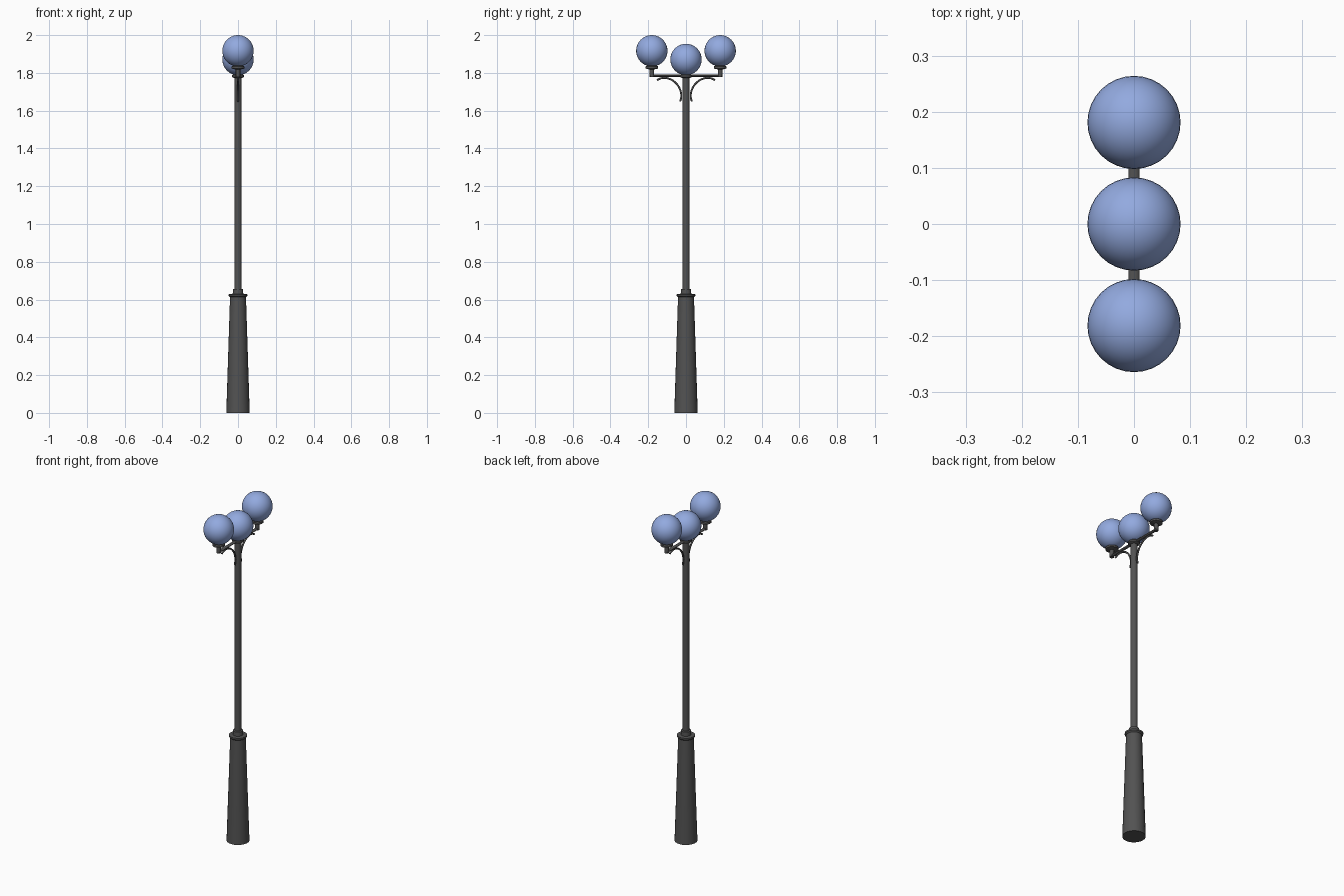
import bpy, math

cube = bpy.data.objects.get("Cube")
if cube:
    bpy.data.objects.remove(cube, do_unlink=True)


def make_material(name, rgb):
    mat = bpy.data.materials.new(name)
    mat.use_nodes = True
    mat.diffuse_color = (*rgb, 1)
    mat.node_tree.nodes["Principled BSDF"].inputs["Base Color"].default_value = (*rgb, 1)
    return mat


iron = make_material("dark iron", (0.085, 0.085, 0.085))
glass = make_material("blue glass", (0.29, 0.40, 0.74))


def finish(obj, name, mat):
    obj.name = name
    obj.data.materials.append(mat)
    return obj


def lathe(name, profile, y=0, sides=24):
    """Closed turned part from (radius, height) points."""
    verts, faces = [], []
    for r, z in profile:
        for i in range(sides):
            a = 2 * math.pi * i / sides
            verts.append((r * math.cos(a), r * math.sin(a), z))
    for k in range(len(profile) - 1):
        for i in range(sides):
            j = (i + 1) % sides
            low, high = k * sides, (k + 1) * sides
            faces.append((low + i, low + j, high + j, high + i))
    faces.append(tuple(reversed(range(sides))))
    faces.append(tuple(range(len(verts) - sides, len(verts))))
    mesh = bpy.data.meshes.new(name)
    mesh.from_pydata(verts, [], faces)
    obj = bpy.data.objects.new(name, mesh)
    bpy.context.collection.objects.link(obj)
    obj.location.y = y
    bpy.ops.object.select_all(action="DESELECT")
    obj.select_set(True)
    bpy.context.view_layer.objects.active = obj
    bpy.ops.object.shade_smooth_by_angle(angle=math.radians(35))
    return finish(obj, name, iron)


def globe(name, y, z):
    bpy.ops.mesh.primitive_uv_sphere_add(segments=32, ring_count=20, radius=0.083, location=(0, y, z))
    bpy.ops.object.shade_smooth()
    finish(bpy.context.object, name, glass)


def scroll(name, points, side):
    """Thin curved bracket in the y-z plane."""
    curve = bpy.data.curves.new(name, "CURVE")
    curve.dimensions = "3D"
    curve.bevel_depth = 0.005
    curve.bevel_resolution = 2
    curve.resolution_u = 6
    curve.use_fill_caps = True
    spline = curve.splines.new("BEZIER")
    spline.bezier_points.add(len(points) - 1)
    for bp, (y, z) in zip(spline.bezier_points, points):
        bp.co = (0, side * y, z)
        bp.handle_left_type = bp.handle_right_type = "AUTO"
    obj = bpy.data.objects.new(name, curve)
    bpy.context.collection.objects.link(obj)
    finish(obj, name, iron)


# Tapered base with its collar, and the pole
lathe("base", [(0.062, 0), (0.042, 0.62)])
lathe("base_collar", [(0.042, 0.612), (0.049, 0.619), (0.049, 0.628), (0.028, 0.63),
                      (0.027, 0.655), (0.02, 0.657)])
lathe("pole", [(0.019, 0.64), (0.019, 1.775)])
lathe("pole_cap", [(0.019, 1.772), (0.032, 1.779), (0.032, 1.788), (0.025, 1.795)])
globe("middle_globe", 0, 1.871)

# Cross arm
bpy.ops.mesh.primitive_cylinder_add(vertices=16, radius=1, depth=0.38, location=(0, 0, 1.785),
                                    rotation=(math.pi / 2, 0, 0))
arm = bpy.context.object
arm.scale = (0.01, 0.006, 1)
bpy.ops.object.shade_smooth_by_angle(angle=math.radians(35))
finish(arm, "cross_arm", iron)

# Globe holders, globes and scroll brackets on both sides
bracket = [(0.031, 1.648), (0.025, 1.675), (0.033, 1.715), (0.06, 1.752),
           (0.1, 1.772), (0.13, 1.772), (0.153, 1.762)]
for label, side in (("front", -1), ("back", 1)):
    y = 0.181 * side
    lathe(label + "_globe_holder", [(0.012, 1.778), (0.012, 1.818), (0.034, 1.823),
                                    (0.034, 1.834), (0.022, 1.84)], y)
    globe(label + "_globe", y, 1.917)
    scroll(label + "_scroll_bracket", bracket, side)
